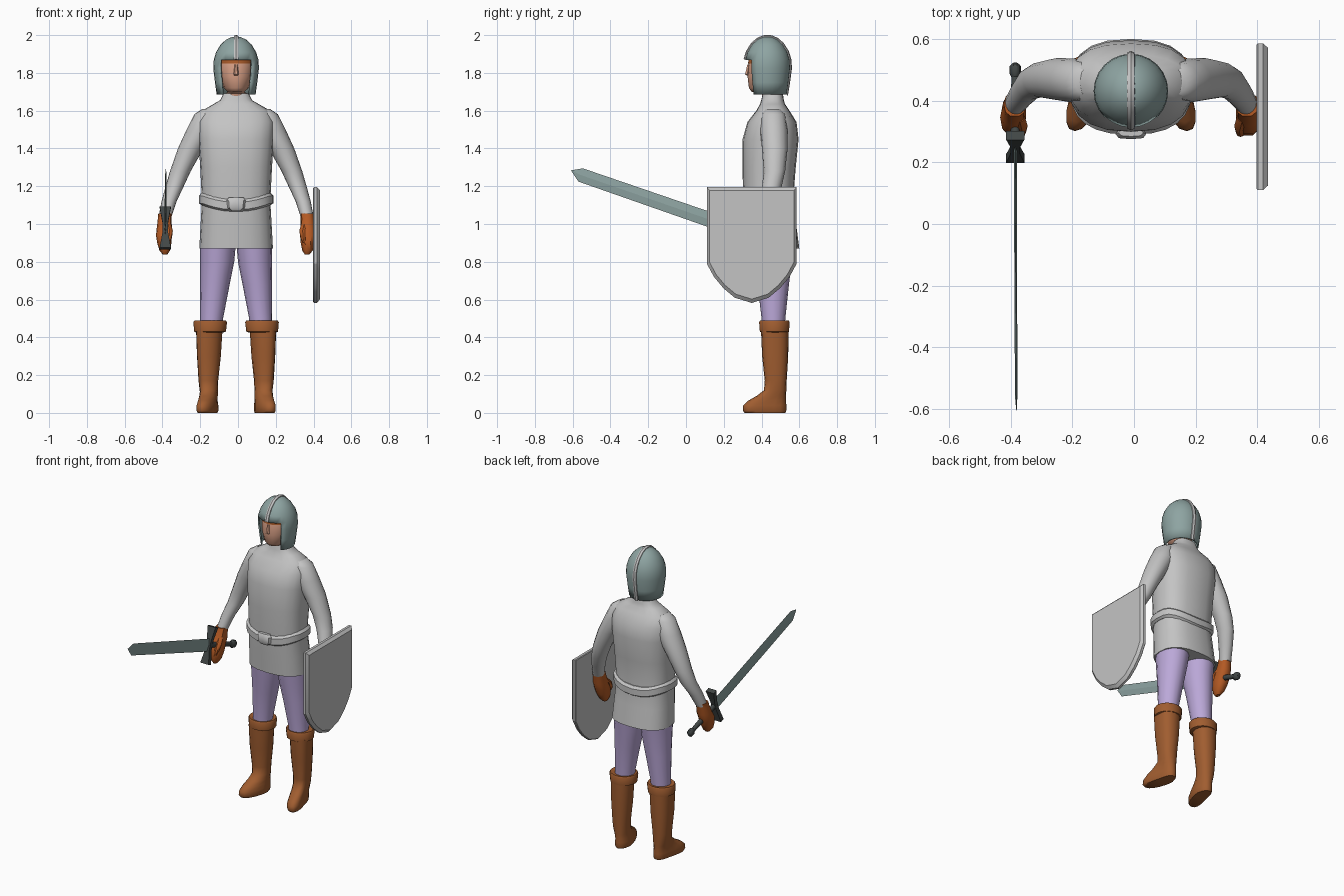
import bpy, bmesh, math
from mathutils import Matrix, Vector

if "Cube" in bpy.data.objects:
    bpy.data.objects.remove(bpy.data.objects["Cube"])

CX = -0.01  # body centre line


def material(name, r, g, b):
    m = bpy.data.materials.new(name)
    m.diffuse_color = [((c / 255 + 0.055) / 1.055) ** 2.4 for c in (r, g, b)] + [1]
    m.use_nodes = True
    m.node_tree.nodes["Principled BSDF"].inputs["Base Color"].default_value = m.diffuse_color
    return m


GREY = material("light grey", 196, 196, 196)
STEEL = material("blue grey steel", 142, 164, 162)
LILAC = material("lilac cloth", 187, 168, 216)
BROWN = material("brown leather", 160, 93, 48)
RUST = material("rust leather", 180, 90, 36)
SKIN = material("skin", 214, 158, 132)
HAIR = material("red brown hair", 165, 88, 40)
DARK = material("dark metal", 66, 71, 70)


def finish(name, bm, mat, angle=40, matrix=None):
    bmesh.ops.recalc_face_normals(bm, faces=bm.faces)
    me = bpy.data.meshes.new(name)
    bm.to_mesh(me)
    bm.free()
    ob = bpy.data.objects.new(name, me)
    bpy.context.collection.objects.link(ob)
    me.materials.append(mat)
    if matrix:
        ob.matrix_world = matrix
    bpy.ops.object.select_all(action='DESELECT')
    ob.select_set(True)
    bpy.context.view_layer.objects.active = ob
    bpy.ops.object.shade_smooth_by_angle(angle=math.radians(angle))
    return ob


def loft_mesh(rings, n=16, p=2.0, start=0.0, caps=True, warp=None):
    """Skin over horizontal superellipse rings (x, y, z, rx, ry)."""
    bm = bmesh.new()
    loops = []
    for x, y, z, rx, ry in rings:
        loop = []
        for i in range(n):
            a = start + 2 * math.pi * i / n
            c, s = math.cos(a), math.sin(a)
            v = Vector((x + rx * math.copysign(abs(c) ** (2 / p), c),
                        y + ry * math.copysign(abs(s) ** (2 / p), s), z))
            loop.append(bm.verts.new(warp(v) if warp else v))
        loops.append(loop)
    for a, b in zip(loops, loops[1:]):
        for i in range(n):
            j = (i + 1) % n
            bm.faces.new((a[i], a[j], b[j], b[i]))
    if caps:
        bm.faces.new(loops[0][::-1])
        bm.faces.new(loops[-1])
    return bm


def loft(name, rings, mat, angle=40, matrix=None, **kw):
    return finish(name, loft_mesh(rings, **kw), mat, angle, matrix)


def sided(s, rings):
    return [(CX + s * r[0],) + tuple(r[1:]) for r in rings]


# tunic
loft("tunic", [(CX, .46, .87, .195, .14), (CX, .447, 1.0, .188, .136), (CX, .435, 1.12, .181, .132),
               (CX, .44, 1.3, .19, .141), (CX, .448, 1.45, .2, .148), (CX, .455, 1.54, .203, .13),
               (CX, .46, 1.6, .18, .088), (CX, .458, 1.635, .12, .066), (CX, .458, 1.655, .085, .06),
               (CX, .46, 1.69, .068, .053)], GREY, n=20, p=2.5, angle=50)

# belt, dipping at front and back, and its buckle
def dip(v):
    return Vector((v.x, v.y, v.z - .035 * (1 - min(1, abs(v.x - CX) / .18) ** 2)))


loft("belt", [(CX, .437, 1.1, .183, .133), (CX, .437, 1.11, .197, .147), (CX, .437, 1.15, .197, .147),
              (CX, .437, 1.165, .183, .133)], GREY, n=24, p=2.5, warp=dip, angle=30)
loft("buckle", [(CX, .296, 1.07, .028, .012), (CX, .292, 1.085, .045, .017),
                (CX, .292, 1.125, .05, .017), (CX, .296, 1.14, .04, .012)], GREY, n=8, p=3)

# limbs
for s, side in ((-1, "right"), (1, "left")):
    loft(side + "_sleeve", sided(s, [
        (.15, .46, 1.608, .03, .04), (.16, .462, 1.58, .062, .062), (.185, .465, 1.5, .077, .072),
        (.24, .47, 1.4, .068, .068), (.295, .468, 1.28, .055, .057), (.325, .455, 1.2, .048, .052),
        (.355, .42, 1.12, .04, .045), (.377, .388, 1.035, .034, .038)]), GREY, angle=60)
    loft(side + "_glove", sided(s, [
        (.376, .388, 1.055, .036, .04), (.378, .38, 1.03, .036, .04), (.38, .365, .98, .04, .05),
        (.382, .345, .94, .042, .055), (.38, .335, .9, .038, .05), (.378, .325, .86, .028, .037),
        (.376, .32, .838, .012, .018)]), RUST, n=10, p=2.4)
    loft(side + "_thumb", sided(s, [
        (.36, .35, 1.0, .016, .02), (.352, .318, .965, .017, .019), (.355, .298, .925, .015, .016),
        (.36, .292, .9, .007, .008)]), RUST, n=8)
    loft(side + "_leg", sided(s, [
        (.096, .46, .9, .095, .115), (.1, .46, .8, .09, .1), (.112, .462, .68, .078, .083),
        (.13, .463, .5, .061, .063), (.13, .463, .45, .06, .06)]), LILAC)

    # toes turn outwards
    def splay(v, s=s):
        return Vector((v.x + s * .28 * max(0, .45 - v.y), v.y, v.z))

    loft(side + "_boot", sided(s, [
        (.14, .418, 0, .044, .108), (.14, .416, .012, .049, .115), (.14, .417, .04, .049, .114),
        (.141, .43, .065, .046, .1), (.143, .452, .09, .046, .078), (.145, .472, .12, .048, .059),
        (.147, .475, .17, .052, .058), (.144, .472, .3, .063, .069), (.142, .47, .44, .07, .073)]),
        BROWN, n=16, p=2.3, warp=splay, angle=60)
    loft(side + "_boot_cuff", sided(s, [
        (.139, .468, .425, .07, .07), (.138, .468, .43, .084, .079), (.137, .468, .48, .089, .083),
        (.137, .468, .488, .084, .078), (.136, .468, .484, .06, .06)]), BROWN, n=14, angle=45)

# head
loft("head", [(CX, .46, 1.64, .055, .046), (CX, .455, 1.69, .057, .055), (CX, .418, 1.7, .045, .07),
              (CX, .415, 1.72, .066, .082), (CX, .42, 1.78, .085, .094), (CX, .425, 1.85, .092, .094),
              (CX, .43, 1.9, .075, .08)], SKIN, n=16, angle=60)
loft("nose", [(CX, .33, 1.785, .008, .006), (CX, .325, 1.792, .014, .014), (CX, .332, 1.845, .007, .008)],
     SKIN, n=6)
loft("hair", [(CX, .425, 1.85, .094, .097), (CX, .428, 1.87, .094, .096), (CX, .43, 1.905, .078, .082)],
     HAIR, n=16)

# helmet: dome with a face opening that widens at the eyes
profile = [(.103, 1.685), (.112, 1.75), (.121, 1.825), (.118, 1.87), (.106, 1.91),
           (.082, 1.95), (.052, 1.977), (.022, 1.99)]
HY = .431
bm = loft_mesh([(CX, HY, z, r, r) for r, z in profile], n=24, caps=False)
bm.verts.ensure_lookup_table()
bm.faces.new(bm.verts[-24:])
opening = []
for f in bm.faces:
    c = f.calc_center_median()
    off = abs(math.degrees(math.atan2(c.x - CX, HY - c.y)))
    if (c.z < 1.825 and off < 30) or (c.z < 1.87 and off < 45):
        opening.append(f)
bmesh.ops.delete(bm, geom=opening, context='FACES')
helmet = finish("helmet", bm, STEEL, 40)
shell = helmet.modifiers.new("shell", 'SOLIDIFY')
shell.thickness = .01
shell.offset = -1

# helmet crest, swept from brow to nape
path = [(HY - r, z) for r, z in profile[3:]] + [(HY, 1.992)] + [(HY + r, z) for r, z in profile[::-1]]
bm = bmesh.new()
sections = []
for y, z in path:
    out = Vector((0, y - HY, z - 1.83)).normalized()
    base = Vector((CX, y, z))
    sections.append([bm.verts.new(base + Vector((dx, 0, 0)) + out * d)
                     for dx, d in ((-.013, -.008), (-.012, .004), (0, .009), (.012, .004), (.013, -.008))])
for a, b in zip(sections, sections[1:]):
    for i in range(5):
        j = (i + 1) % 5
        bm.faces.new((a[i], a[j], b[j], b[i]))
bm.faces.new(sections[0])
bm.faces.new(sections[-1])
finish("helmet_crest", bm, GREY, 30)

# sword: local z runs along the blade, local y along the guard
d = Vector((0, -.945, .327)).normalized()
u = Vector((0, d.z, -d.y))
hilt = Vector((-.385, .25, .98))
sword = Matrix.Translation(hilt) @ Matrix((Vector((1, 0, 0)), u, d)).transposed().to_4x4()
loft("sword_blade", [(0, 0, 0, .005, .04), (.003, 0, .855, .004, .037), (.004, .006, .91, .0005, .001)],
     STEEL, n=4, angle=10, matrix=sword)
along_guard = sword @ Matrix.Rotation(-math.pi / 2, 4, 'X')
loft("sword_guard", [(0, 0, z, rx, ry) for z, rx, ry in
                     ((-.115, .042, .022), (-.09, .036, .02), (-.03, .021, .019), (.03, .021, .019),
                      (.09, .036, .02), (.115, .042, .022))],
     DARK, n=4, start=math.pi / 4, angle=30, matrix=along_guard)
loft("sword_grip", [(0, 0, -.25, .012, .014), (0, 0, -.12, .016, .018), (0, 0, 0, .014, .016)],
     DARK, n=10, matrix=sword)
loft("sword_pommel", [(0, 0, -.285, .01, .014), (0, 0, -.277, .018, .024), (0, 0, -.25, .018, .026),
                      (0, 0, -.235, .01, .013)], DARK, n=10, angle=45, matrix=sword)

# shield: outline in y, z with a bevelled outer edge
half = [(.238, 1.195), (.238, .79), (.2, .72), (.15, .66), (.09, .61), (0, .582)]
outline = half + [(-y, z) for y, z in half[-2::-1]]
bm = bmesh.new()
layers = []
for x, k in ((.398, .985), (.402, 1), (.418, 1), (.434, .94)):
    layers.append([bm.verts.new((x, .348 + y * k, .92 + (z - .92) * k)) for y, z in outline])
n = len(outline)
for a, b in zip(layers, layers[1:]):
    for i in range(n):
        j = (i + 1) % n
        bm.faces.new((a[i], a[j], b[j], b[i]))
bm.faces.new(layers[0])
bm.faces.new(layers[-1])
finish("shield", bm, GREY, 25)
